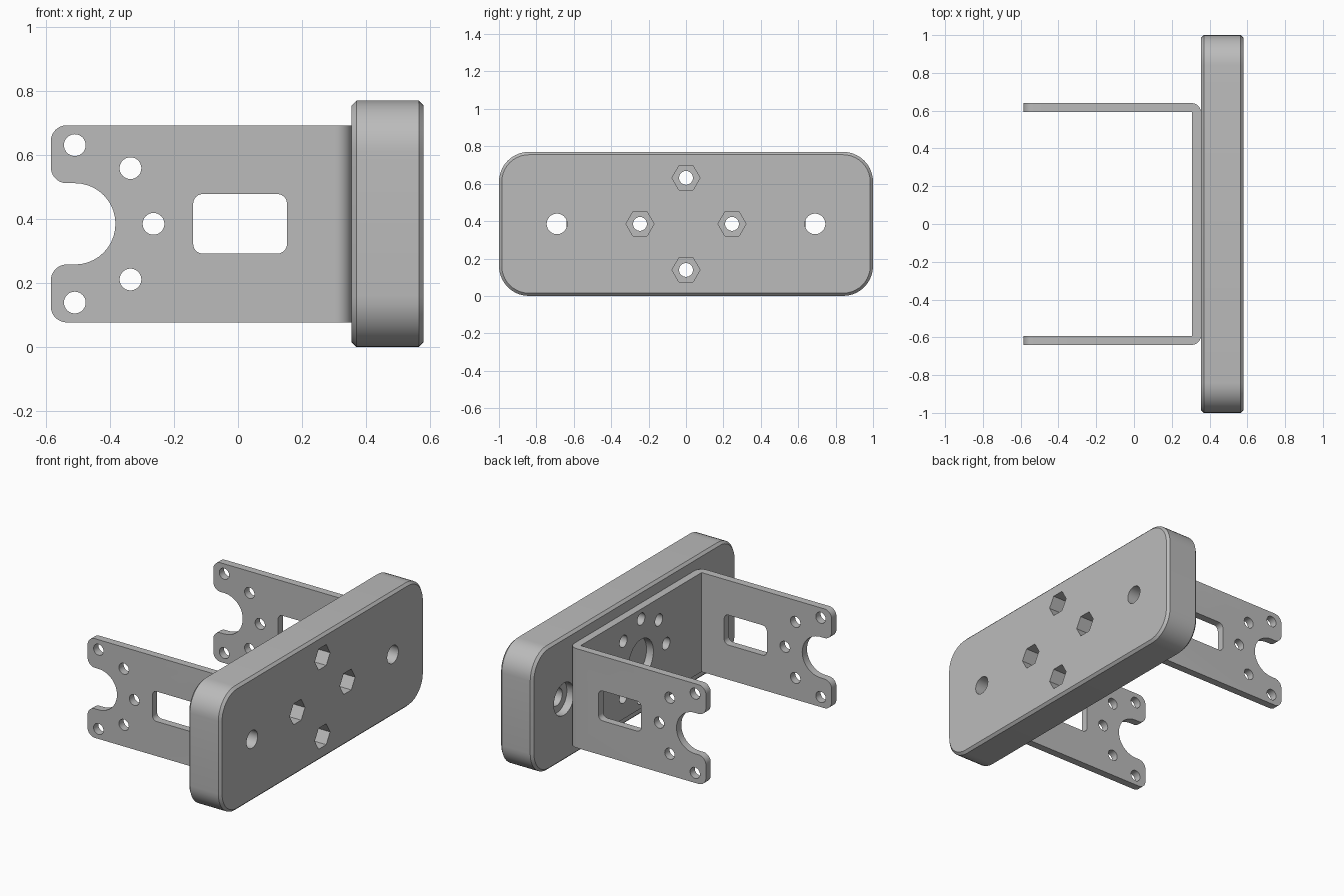
import bpy, bmesh, math
from mathutils import Vector

if "Cube" in bpy.data.objects:
    bpy.data.objects.remove(bpy.data.objects["Cube"], do_unlink=True)

ZC = 0.385          # height of the centre line
BOLT_RING = 0.246   # radius of the bolt circle

grey = bpy.data.materials.new("plain grey")
grey.use_nodes = True
grey.diffuse_color = (0.5, 0.5, 0.5, 1)
grey.node_tree.nodes["Principled BSDF"].inputs["Base Color"].default_value = (0.5, 0.5, 0.5, 1)


def rounded(corners, steps=10):
    """Outline from (a, b, radius) corners, each rounded by its radius."""
    out = []
    for i, (a, b, r) in enumerate(corners):
        p = Vector((a, b))
        if r == 0:
            out.append(p)
            continue
        u = (Vector(corners[i - 1][:2]) - p).normalized()
        v = (Vector(corners[(i + 1) % len(corners)][:2]) - p).normalized()
        half = u.angle(v) / 2
        t = r / math.tan(half)
        c = p + (u + v).normalized() * r / math.sin(half)
        start, end = p + u * t - c, p + v * t - c
        for k in range(steps + 1):
            out.append(c + start.slerp(end, k / steps).normalized() * r)
    return out


def box_outline(a0, a1, b0, b1, r):
    return rounded([(a0, b0, r), (a1, b0, r), (a1, b1, r), (a0, b1, r)])


def circle(a, b, r, n=32):
    return [Vector((a + r * math.cos(math.tau * k / n), b + r * math.sin(math.tau * k / n)))
            for k in range(n)]


def prism(name, outline, axis, lo, hi, chamfer=0):
    """Extrude an outline along an axis from lo to hi."""
    place = {"X": lambda p, h: (h, p.x, p.y),
             "Y": lambda p, h: (p.x, h, p.y),
             "Z": lambda p, h: (p.x, p.y, h)}[axis]
    bm = bmesh.new()
    rings = [[bm.verts.new(place(p, h)) for p in outline] for h in (lo, hi)]
    caps = [bm.faces.new(ring) for ring in rings]
    n = len(outline)
    for i in range(n):
        j = (i + 1) % n
        bm.faces.new((rings[0][i], rings[0][j], rings[1][j], rings[1][i]))
    bmesh.ops.recalc_face_normals(bm, faces=bm.faces)
    if chamfer:
        rim = [e for f in caps for e in f.edges]
        bmesh.ops.bevel(bm, geom=rim, offset=chamfer, segments=1, affect="EDGES")
    mesh = bpy.data.meshes.new(name)
    bm.to_mesh(mesh)
    bm.free()
    mesh.materials.append(grey)
    obj = bpy.data.objects.new(name, mesh)
    bpy.context.collection.objects.link(obj)
    return obj


def activate(obj):
    bpy.ops.object.select_all(action="DESELECT")
    obj.select_set(True)
    bpy.context.view_layer.objects.active = obj


def carve(obj, outline, axis, lo, hi, operation="DIFFERENCE"):
    """Boolean a prism into the object and discard the cutter."""
    cutter = prism("cutter", outline, axis, lo, hi)
    mod = obj.modifiers.new("carve", "BOOLEAN")
    mod.operation, mod.solver, mod.object = operation, "EXACT", cutter
    activate(obj)
    bpy.ops.object.modifier_apply(modifier=mod.name)
    bpy.data.objects.remove(cutter, do_unlink=True)


def ring_point(a, b, degrees):
    t = math.radians(degrees)
    return a + BOLT_RING * math.cos(t), b + BOLT_RING * math.sin(t)


# Thick rounded plate with chamfered rims
plate = prism("mounting_plate", box_outline(-1, 1, 0, 2 * ZC, 0.16), "X", 0.355, 0.58, 0.015)

# Four bolt holes with hexagonal nut pockets on the outer face
for deg in range(0, 360, 90):
    y, z = ring_point(0, ZC, deg)
    carve(plate, circle(y, z, 0.075, 6), "X", 0.46, 0.7)
    carve(plate, circle(y, z, 0.037), "X", 0.2, 0.7)

# End holes with round counterbores on the bracket side
for side in (-1, 1):
    carve(plate, circle(side * 0.69, ZC, 0.055), "X", 0.2, 0.7)
    carve(plate, circle(side * 0.69, ZC, 0.1), "X", 0.2, 0.405)

# U-shaped bracket of bent sheet, rounded on the outside of the bends
channel = rounded([(-0.585, -0.64, 0), (0.355, -0.64, 0.05), (0.355, 0.64, 0.05), (-0.585, 0.64, 0),
                   (-0.585, 0.593, 0), (0.308, 0.593, 0), (0.308, -0.593, 0), (-0.585, -0.593, 0)])
bracket = prism("u_bracket", channel, "Z", ZC - 0.308, ZC + 0.308)

# Arm ends: rounded prongs around a round-bottomed notch
arm = rounded([(0.5, ZC - 0.4, 0), (0.5, ZC + 0.4, 0), (-0.3, ZC + 0.4, 0), (-0.3, ZC + 0.308, 0),
               (-0.585, ZC + 0.308, 0.05), (-0.585, ZC + 0.127, 0.05),
               (-0.383, ZC + 0.127, 0.1265), (-0.383, ZC - 0.127, 0.1265),
               (-0.585, ZC - 0.127, 0.05), (-0.585, ZC - 0.308, 0.05),
               (-0.3, ZC - 0.308, 0), (-0.3, ZC - 0.4, 0)])
carve(bracket, arm, "Y", -1, 1, "INTERSECT")

# Arm windows and five screw holes, through both arms
carve(bracket, box_outline(-0.14, 0.153, ZC - 0.093, ZC + 0.093, 0.03), "Y", -1, 1)
for deg in range(-90, 91, 45):
    x, z = ring_point(-0.51, ZC, deg)
    carve(bracket, circle(x, z, 0.034), "Y", -1, 1)

# Web: central opening with eight holes around it
carve(bracket, circle(0, ZC, 0.12, 48), "X", 0.2, 0.5)
for deg in range(0, 360, 45):
    y, z = ring_point(0, ZC, deg)
    carve(bracket, circle(y, z, 0.037), "X", 0.2, 0.5)

# Smooth the curved walls, keep the edges crisp
for obj in (plate, bracket):
    activate(obj)
    bpy.ops.object.shade_smooth_by_angle(angle=math.radians(30))
